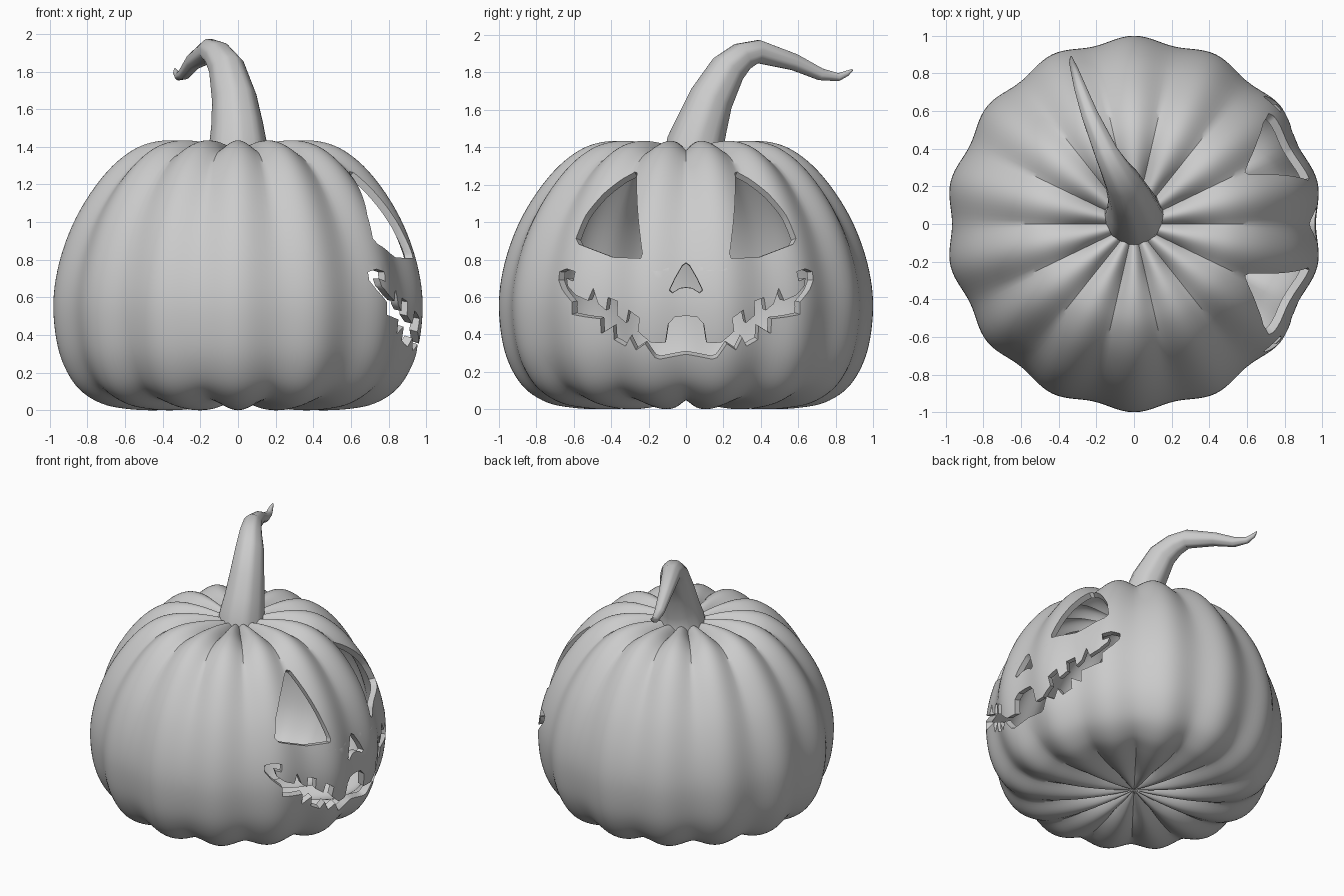
import bpy, bmesh, math
from mathutils import Vector

if "Cube" in bpy.data.objects:
    bpy.data.objects.remove(bpy.data.objects["Cube"])

LOBES, SEGS = 14, 196
CENTER = Vector((0, 0, 0.7))


def make_object(name, bm):
    bmesh.ops.recalc_face_normals(bm, faces=bm.faces[:])
    mesh = bpy.data.meshes.new(name)
    bm.to_mesh(mesh)
    bm.free()
    ob = bpy.data.objects.new(name, mesh)
    bpy.context.collection.objects.link(ob)
    return ob


def smooth(ob, angle):
    bpy.ops.object.select_all(action='DESELECT')
    ob.select_set(True)
    bpy.context.view_layer.objects.active = ob
    bpy.ops.object.shade_smooth_by_angle(angle=math.radians(angle))


def carve(ob, cutter):
    """Subtract a closed solid, then discard it."""
    cutter.hide_render = True
    mod = ob.modifiers.new("carve", 'BOOLEAN')
    mod.operation = 'DIFFERENCE'
    mod.solver = 'MANIFOLD'
    mod.object = cutter
    bpy.context.view_layer.objects.active = ob
    bpy.ops.object.modifier_apply(modifier=mod.name)
    bpy.data.objects.remove(cutter)


def spline(pts, n):
    """Catmull-Rom curve through 2D points."""
    p = [Vector(q) for q in pts]
    p = [2 * p[0] - p[1]] + p + [2 * p[-1] - p[-2]]
    out = []
    for i in range(1, len(p) - 2):
        a, b, c, d = p[i - 1:i + 3]
        for k in range(n):
            t = k / n
            out.append(0.5 * (2 * b + (c - a) * t + (2 * a - 5 * b + 4 * c - d) * t * t
                              + (3 * b - a - 3 * c + d) * t ** 3))
    return out + [p[-2]]


# Body profile (radius, height) along the crest of a lobe, top to bottom
PROFILE = [(0, 1.37), (0.07, 1.385), (0.16, 1.41), (0.28, 1.43), (0.42, 1.432), (0.55, 1.395),
           (0.68, 1.30), (0.80, 1.155), (0.90, 0.98), (0.97, 0.78), (1.0, 0.58), (0.985, 0.38),
           (0.94, 0.23), (0.86, 0.11), (0.74, 0.035), (0.60, 0.007), (0.45, 0.0),
           (0.30, 0.01), (0.15, 0.035), (0, 0.07)]


def skin(name, scale):
    """Closed ribbed solid, scaled about the body centre."""
    bm = bmesh.new()
    prof = spline(PROFILE, 5)
    rings = []
    for j in range(1, len(prof) - 1):
        r, z = prof[j]
        t = (prof[j + 1] - prof[j - 1]).normalized()
        pole = max(0.0, 1 - r * r)
        depth = min(0.033 + 0.02 * pole, 0.2 * r)
        ring = []
        for i in range(SEGS):
            a = math.tau * i / SEGS
            lobe = abs(math.cos(LOBES / 2 * (a - math.pi / 2))) ** (2 - 1.2 * pole)
            d = depth * (1 - lobe)
            rr, zz = r + t.y * d, z - t.x * d
            co = Vector((rr * math.cos(a), rr * math.sin(a), zz))
            ring.append(bm.verts.new(CENTER + (co - CENTER) * scale))
        rings.append(ring)
    top, bot = [bm.verts.new(CENTER + (Vector((0, 0, p.y)) - CENTER) * scale)
                for p in (prof[0], prof[-1])]
    for i in range(SEGS):
        k = (i + 1) % SEGS
        bm.faces.new((top, rings[0][i], rings[0][k]))
        bm.faces.new((bot, rings[-1][k], rings[-1][i]))
        for a, b in zip(rings, rings[1:]):
            bm.faces.new((a[i], b[i], b[k], a[k]))
    return make_object(name, bm)


# Face cut-outs as (y, z) outlines on the +x side
DENSE = [p for p in spline(PROFILE, 60) if p.x > 0.45]


def wedge(outline):
    """Solid wedge through the shell, its sides running towards the body centre."""
    bm = bmesh.new()
    near, far = [], []
    for y, z in outline:
        r = min(DENSE, key=lambda p: abs(p.y - z)).x - 0.015
        d = Vector((math.sqrt(r * r - y * y), y, z)) - CENTER
        near.append(bm.verts.new(CENTER + d * 0.75))
        far.append(bm.verts.new(CENTER + d * 1.3))
    n = len(outline)
    bm.faces.new(far)
    bm.faces.new(near[::-1])
    for i in range(n):
        k = (i + 1) % n
        bm.faces.new((near[i], near[k], far[k], far[i]))
    bmesh.ops.triangulate(bm, faces=bm.faces[:])
    return make_object("face_cutter", bm)


def mirrored(half):
    """Complete an outline whose first and last points lie on y = 0."""
    return half + [(-y, z) for y, z in half[-2:0:-1]]


eye = [(0.285, 1.29), (0.27, 1.28), (0.23, 0.83), (0.24, 0.805), (0.40, 0.815), (0.565, 0.88),
       (0.58, 0.91), (0.53, 1.03), (0.44, 1.15), (0.34, 1.25)]
nose = mirrored([(0, 0.785), (-0.02, 0.77), (-0.06, 0.70), (-0.09, 0.635), (-0.075, 0.62),
                 (-0.035, 0.645), (0, 0.65)])
mouth = mirrored([
    # upper lip, middle to corner
    (0, 0.495), (-0.06, 0.49), (-0.095, 0.455), (-0.11, 0.355), (-0.185, 0.36), (-0.255, 0.42),
    (-0.245, 0.49), (-0.305, 0.53), (-0.32, 0.46), (-0.375, 0.50), (-0.37, 0.575),
    (-0.425, 0.595), (-0.435, 0.525), (-0.475, 0.56), (-0.50, 0.645), (-0.525, 0.58),
    (-0.58, 0.61), (-0.625, 0.66), (-0.63, 0.70), (-0.595, 0.685), (-0.585, 0.735),
    # curled corner
    (-0.63, 0.75), (-0.675, 0.735), (-0.68, 0.69), (-0.655, 0.64),
    # lower lip, corner to middle
    (-0.60, 0.575), (-0.60, 0.51), (-0.52, 0.49), (-0.465, 0.48), (-0.46, 0.40), (-0.395, 0.44),
    (-0.39, 0.365), (-0.325, 0.335), (-0.30, 0.385), (-0.265, 0.32), (-0.215, 0.355),
    (-0.165, 0.28), (-0.14, 0.27), (0, 0.285)])

# Carve the face first, then hollow the body
body = skin("pumpkin_shell", 1.0)
for shape in (eye, [(-y, z) for y, z in eye][::-1], nose, mouth):
    carve(body, wedge(shape))
carve(body, skin("hollow_cutter", 0.955))
smooth(body, 35)

# Stem: ribbed tapering tube along a bent path (x, y, z, radius)
PATH = [(0, 0.045, 1.36, 0.16), (0, 0.05, 1.42, 0.150), (-0.005, 0.085, 1.52, 0.135),
        (-0.02, 0.135, 1.66, 0.117), (-0.06, 0.225, 1.82, 0.095), (-0.105, 0.30, 1.885, 0.077),
        (-0.15, 0.385, 1.912, 0.063),
        (-0.235, 0.58, 1.855, 0.045), (-0.285, 0.72, 1.79, 0.033), (-0.315, 0.815, 1.775, 0.022),
        (-0.33, 0.86, 1.795, 0.015), (-0.335, 0.89, 1.815, 0.005)]
STEM_SEGS = 32
bm = bmesh.new()
pts = [Vector(p[:3]) for p in PATH]
u, rings = Vector((1, 0, 0)), []
for i, p in enumerate(pts):
    t = (pts[min(i + 1, len(pts) - 1)] - pts[max(i - 1, 0)]).normalized()
    if i == 0:
        t = Vector((0, 0, 1))
    u = (u - t * u.dot(t)).normalized()
    v = t.cross(u)
    ring = []
    for k in range(STEM_SEGS):
        a = math.tau * k / STEM_SEGS
        r = PATH[i][3] * (1 + 0.02 * math.cos(8 * a))
        ring.append(bm.verts.new(p + (u * math.cos(a) + v * math.sin(a)) * r))
    rings.append(ring)
for a, b in zip(rings, rings[1:]):
    for k in range(STEM_SEGS):
        n = (k + 1) % STEM_SEGS
        bm.faces.new((a[k], a[n], b[n], b[k]))
bm.faces.new(rings[0][::-1])
bm.faces.new(rings[-1])
smooth(make_object("stem", bm), 40)
